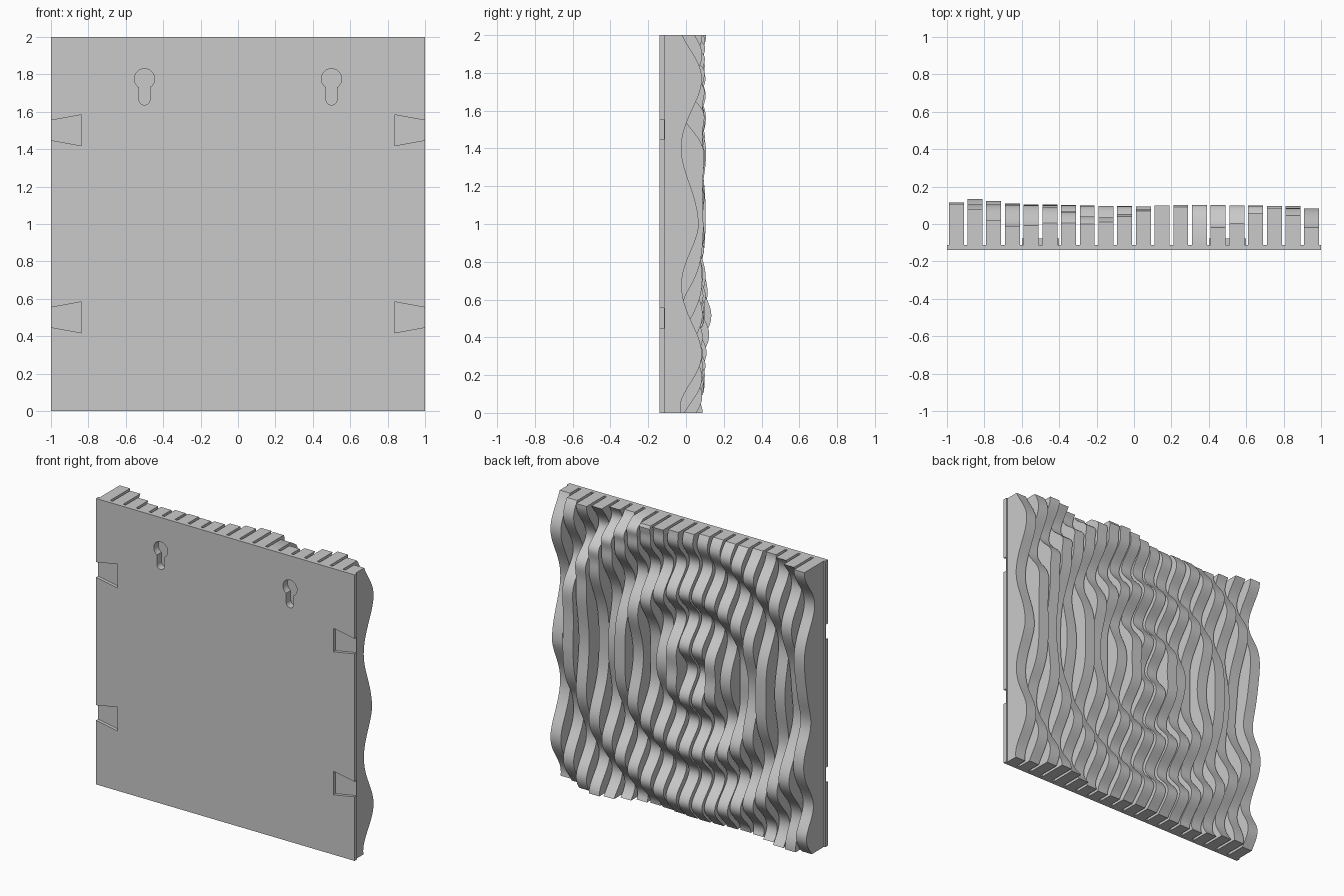
import bpy, bmesh, math

if "Cube" in bpy.data.objects:
    bpy.data.objects.remove(bpy.data.objects["Cube"])

FRONT, BACK = -0.14, -0.112      # backing plate thickness
SLATS, SLAT_WIDTH, STEPS = 20, 0.08, 100
CENTRE_X, CENTRE_Z, WAVELENGTH = -0.1, 1.04, 0.365

grey = bpy.data.materials.new("plain grey")
grey.use_nodes = True
colour = (0.59, 0.59, 0.59, 1)
grey.diffuse_color = colour
grey.node_tree.nodes["Principled BSDF"].inputs["Base Color"].default_value = colour


def finish(bm, name):
    bmesh.ops.recalc_face_normals(bm, faces=bm.faces)
    mesh = bpy.data.meshes.new(name)
    bm.to_mesh(mesh)
    bm.free()
    mesh.materials.append(grey)
    obj = bpy.data.objects.new(name, mesh)
    bpy.context.collection.objects.link(obj)
    return obj


def add_prism(bm, outline, y0, y1):
    """Extrude an x-z outline from y0 to y1."""
    face = bm.faces.new([bm.verts.new((x, y0, z)) for x, z in outline])
    moved = bmesh.ops.extrude_face_region(bm, geom=[face])["geom"]
    verts = [v for v in moved if isinstance(v, bmesh.types.BMVert)]
    bmesh.ops.translate(bm, verts=verts, vec=(0, y1 - y0, 0))


def rectangle(x0, x1, z0, z1):
    return [(x0, z0), (x1, z0), (x1, z1), (x0, z1)]


def arc(x, z, radius, start, end, steps):
    angles = [math.radians(start + (end - start) * i / steps) for i in range(steps + 1)]
    return [(x + radius * math.cos(a), z + radius * math.sin(a)) for a in angles]


def bell(t, width):
    return math.exp(-(t / width) ** 2)


def ripple(x, z):
    """Depth of the rippled surface: rings, one swollen crest and uneven edges."""
    dx, dz = x - CENTRE_X, z - CENTRE_Z
    r = math.hypot(dx, dz)
    rings = -0.057 * math.cos(math.tau * r / WAVELENGTH)
    # Crest swollen toward the upper corner
    turn = math.atan2(dz, dx) - math.radians(36)
    sector = min(1, 2 * max(0, math.cos(1.5 * turn))) if abs(turn) < 1.05 else 0
    crest = 0.075 * sector * bell(r - 1.02, 0.052)
    # Uneven edges: top dip, corner roll-in, side swell and side hollow
    edges = (-0.075 * bell(x + 0.2, 0.22) * bell(z - 2, 0.15)
             - 0.05 * bell(x + 0.95, 0.3) * bell(z, 0.12)
             + 0.03 * bell(x + 0.9, 0.35) * bell(z - 0.5, 0.18)
             - 0.05 * bell(x + 0.95, 0.12) * bell(z - 0.9, 0.15)
             + 0.03 * bell(x - 0.95, 0.08) * bell(z - 0.95, 0.2))
    return 0.038 - 0.012 * x + rings + crest + edges


# Backing plate
bm = bmesh.new()
add_prism(bm, rectangle(-1, 1, 0, 2), FRONT, BACK)
plate = finish(bm, "backing_plate")

# Rippled slats
bm = bmesh.new()
for i in range(SLATS):
    x = -0.95 + i * 0.1
    left, right = x - SLAT_WIDTH / 2, x + SLAT_WIDTH / 2
    previous = None
    for j in range(STEPS + 1):
        z = 2 * j / STEPS
        y = ripple(x, z)
        ring = [bm.verts.new(p) for p in ((left, BACK - 0.002, z), (right, BACK - 0.002, z),
                                          (right, y, z), (left, y, z))]
        if previous is None or j == STEPS:
            bm.faces.new(ring)
        if previous:
            for k in range(4):
                n = (k + 1) % 4
                bm.faces.new((previous[k], previous[n], ring[n], ring[k]))
        previous = ring
slats = finish(bm, "rippled_slats")
bpy.ops.object.select_all(action='DESELECT')
slats.select_set(True)
bpy.context.view_layer.objects.active = slats
bpy.ops.object.shade_smooth_by_angle(angle=math.radians(35))

# Thickened blocks behind the hanging holes
bm = bmesh.new()
for x in (-0.5, 0.5):
    add_prism(bm, rectangle(x - 0.1, x + 0.1, 1.59, 1.88), BACK - 0.001, -0.078)
blocks = finish(bm, "hanger_blocks")

# Cutter for the hanging holes
bm = bmesh.new()
for x in (-0.5, 0.5):
    outline = arc(x, 1.776, 0.054, -57, 237, 28) + arc(x, 1.665, 0.029, 180, 360, 12)
    add_prism(bm, outline, FRONT - 0.05, -0.09)
keyholes = finish(bm, "keyhole_cutter")

# Cutter for the dovetail joint pockets on both edges
bm = bmesh.new()
for side in (-1, 1):
    for z in (0.501, 1.501):
        outline = [(side * 0.836, z - 0.083), (side * 1.0, z - 0.053), (side * 1.05, z - 0.044),
                   (side * 1.05, z + 0.044), (side * 1.0, z + 0.053), (side * 0.836, z + 0.083)]
        add_prism(bm, outline, FRONT - 0.05, -0.117)
dovetails = finish(bm, "dovetail_cutter")

for obj, cutters in ((plate, (keyholes, dovetails)), (slats, (keyholes,)), (blocks, (keyholes,))):
    for cutter in cutters:
        cut = obj.modifiers.new(cutter.name, 'BOOLEAN')
        cut.operation = 'DIFFERENCE'
        cut.solver = 'EXACT'
        cut.object = cutter
for cutter in (keyholes, dovetails):
    cutter.hide_render = True
    cutter.hide_viewport = True
